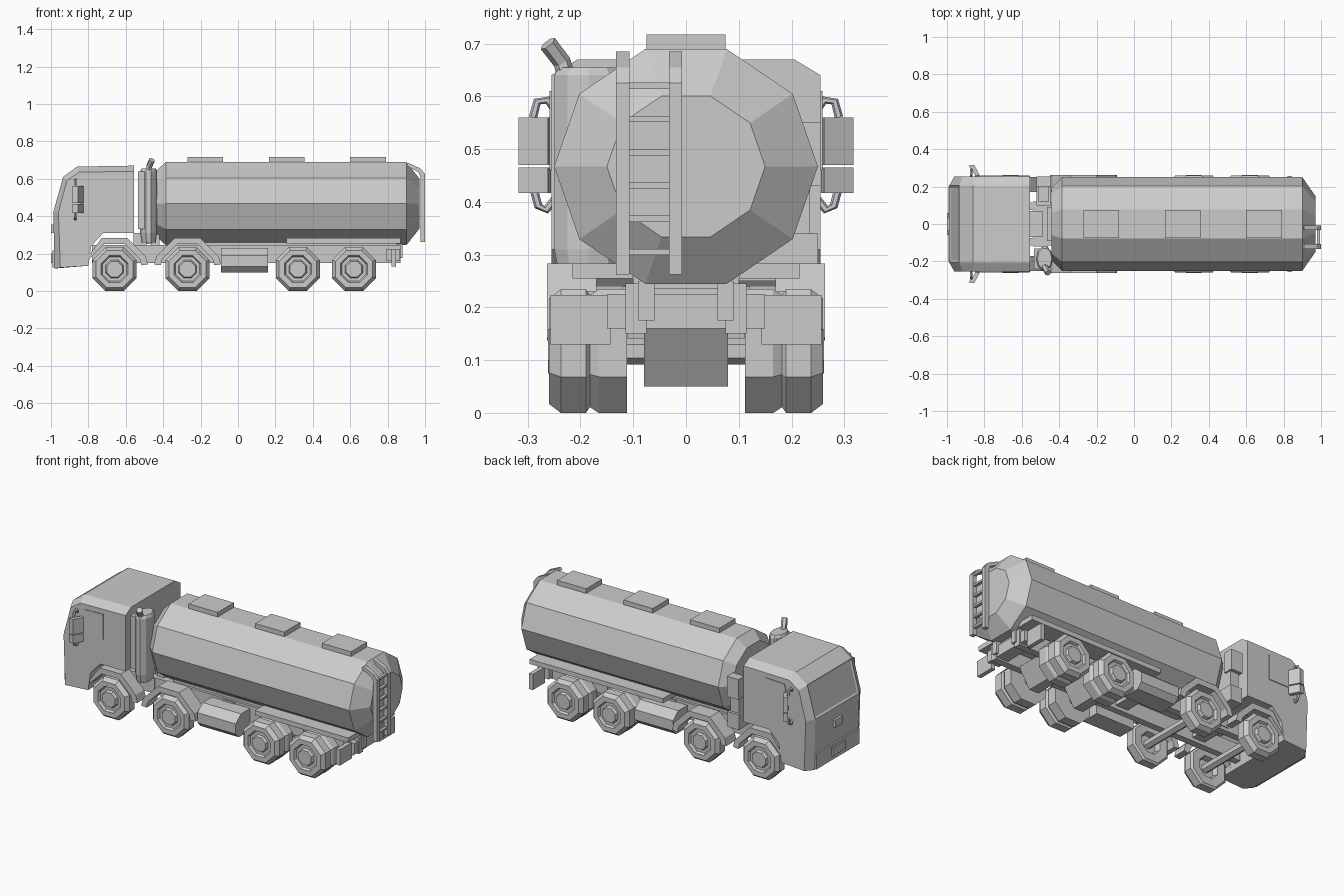
import bpy, bmesh
from math import sin, cos, pi, radians
from mathutils import Vector

if "Cube" in bpy.data.objects:
    bpy.data.objects.remove(bpy.data.objects["Cube"])

grey = bpy.data.materials.new("plain_grey")
grey.use_nodes = True
grey.diffuse_color = (0.6, 0.6, 0.6, 1)
grey.node_tree.nodes["Principled BSDF"].inputs["Base Color"].default_value = (0.6, 0.6, 0.6, 1)


def loft(name, rings, inset=None):
    """Skin equal-length rings, cap both ends; optionally recess chosen faces."""
    bm = bmesh.new()
    loops = [[bm.verts.new(p) for p in ring] for ring in rings]
    n = len(loops[0])
    for a, b in zip(loops, loops[1:]):
        for i in range(n):
            j = (i + 1) % n
            bm.faces.new((a[i], a[j], b[j], b[i]))
    bm.faces.new(loops[0])
    bm.faces.new(loops[-1])
    bmesh.ops.recalc_face_normals(bm, faces=bm.faces[:])
    if inset:
        picked = [f for f in bm.faces if inset(f)]
        bmesh.ops.inset_region(bm, faces=picked, thickness=0.015, depth=-0.006)
    mesh = bpy.data.meshes.new(name)
    bm.to_mesh(mesh)
    bm.free()
    mesh.materials.append(grey)
    ob = bpy.data.objects.new(name, mesh)
    bpy.context.collection.objects.link(ob)
    return ob


def box(name, x, y, z):
    return loft(name, [[(a, y[0], z[0]), (a, y[1], z[0]), (a, y[1], z[1]), (a, y[0], z[1])] for a in x])


def side_prism(name, pts, y0, y1):
    """Profile in x and z, extruded along y."""
    return loft(name, [[(x, y, z) for x, z in pts] for y in (y0, y1)])


def turned(name, x, z, side, profile, sides=8):
    """Radius/offset profile turned about the y axis."""
    angles = [2 * pi * (k + 0.5) / sides for k in range(sides)]
    return loft(name, [[(x + r * cos(a), side * y, z + r * sin(a)) for a in angles] for r, y in profile])


def upright(name, x, y, levels, rx, ry, sides=10):
    angles = [2 * pi * k / sides for k in range(sides)]
    return loft(name, [[(x + s * rx * cos(a), y + s * ry * sin(a), z) for a in angles] for s, z in levels])


def pipe(name, points, r, sides=6):
    pts = [Vector(p) for p in points]
    rings = []
    for i, p in enumerate(pts):
        d = (pts[min(i + 1, len(pts) - 1)] - pts[max(i - 1, 0)]).normalized()
        u = d.cross(Vector((1, 0, 0))).normalized()
        v = d.cross(u)
        rings.append([p + r * (u * cos(2 * pi * k / sides) + v * sin(2 * pi * k / sides)) for k in range(sides)])
    return loft(name, rings)


# Cab: full profile in the middle, drawn in at the sides for chamfered edges
arch = [(-0.555, 0.31), (-0.72, 0.31), (-0.785, 0.24), (-0.80, 0.135)]
middle = [(-0.98, 0.12), (-0.988, 0.42), (-0.935, 0.61), (-0.86, 0.665), (-0.555, 0.67)] + arch
edge = [(-0.95, 0.125), (-0.96, 0.42), (-0.915, 0.59), (-0.85, 0.635), (-0.555, 0.64)] + arch


def is_windscreen(f):
    c = f.calc_center_median()
    return abs(c.y) < 0.05 and c.x < -0.9 and 0.45 < c.z < 0.6


loft("cab", [[(x, y, z) for x, z in prof] for y, prof in
             ((-0.255, edge), (-0.205, middle), (0.205, middle), (0.255, edge))], is_windscreen)
box("front_bumper", (-0.992, -0.95), (-0.2, 0.2), (0.125, 0.215))
box("front_plate", (-1.0, -0.99), (-0.06, 0.06), (0.15, 0.2))
box("grille_bar", (-1.0, -0.98), (-0.035, 0.035), (0.31, 0.355))
box("cab_mount", (-0.56, -0.49), (-0.07, 0.07), (0.2, 0.31))

for s, tag in ((-1, "near"), (1, "far")):
    # Cab side window and mirrors
    side_prism("side_window_" + tag, [(-0.85, 0.46), (-0.70, 0.46), (-0.70, 0.61), (-0.825, 0.605)],
               s * 0.254, s * 0.259)
    for part, z in (("mirror", (0.47, 0.56)), ("lower_mirror", (0.417, 0.465))):
        loft(part + "_" + tag, [[(-0.845, s * 0.256, h), (-0.825, s * 0.262, h),
                                 (-0.855, s * 0.317, h), (-0.885, s * 0.312, h)] for h in z])
    pipe("mirror_arm_" + tag, [(-0.87, s * y, z) for y, z in
         ((0.245, 0.57), (0.262, 0.593), (0.282, 0.59), (0.29, 0.56), (0.29, 0.42), (0.28, 0.392), (0.25, 0.385))][:4], 0.008)
    pipe("mirror_lower_arm_" + tag, [(-0.87, s * y, z) for y, z in
         ((0.29, 0.43), (0.28, 0.392), (0.265, 0.385), (0.245, 0.41))], 0.008)

    # Wheels: single at the front, doubled at the rear
    outer = [(0.02, 0.215), (0.055, 0.215), (0.065, 0.185), (0.115, 0.182), (0.127, 0.19), (0.127, 0.237),
             (0.108, 0.26), (0.078, 0.26), (0.07, 0.247), (0.052, 0.247), (0.045, 0.262), (0.01, 0.262)]
    inner = [(0.02, 0.112), (0.127, 0.112), (0.127, 0.165), (0.115, 0.182), (0.02, 0.182)]
    for i, x in enumerate((-0.66, -0.27, 0.32, 0.62)):
        turned(f"wheel_{i}_{tag}", x, 0.117, s, outer)
        if x > 0:
            turned(f"inner_wheel_{i}_{tag}", x, 0.117, s, inner)
        else:
            # Octagonal mudguard band over each steering wheel
            bend = [radians(a) for a in (8, 22.5, 67.5, 112.5, 157.5, 172)]
            band = [(x + 0.18 * cos(a), 0.117 + 0.18 * sin(a)) for a in bend]
            band += [(x + 0.145 * cos(a), 0.117 + 0.145 * sin(a)) for a in reversed(bend)]
            if x < -0.5:
                band = [(max(px, -0.8), pz) for px, pz in band]
            side_prism(f"mudguard_{i}_{tag}", band, s * 0.17, s * (0.25 if x < -0.5 else 0.263))

    # Chassis rail, side tank and support strip
    box("chassis_rail_" + tag, (-0.78, 0.87), sorted((s * 0.075, s * 0.115)), (0.15, 0.245))
    section = [(0.11, 0.23), (0.2, 0.23), (0.25, 0.19), (0.25, 0.13), (0.22, 0.1), (0.11, 0.1)]
    loft("side_tank_" + tag, [[(x, s * y, z) for y, z in section] for x in (-0.09, 0.16)])
    box("support_strip_" + tag, (0.26 if s < 0 else 0.0, 0.87), sorted((s * 0.1, s * 0.215)), (0.255, 0.283))

    # Rear lamps and brackets
    box("rear_lamp_" + tag, (0.82, 0.845), sorted((s * 0.143, s * 0.257)), (0.13, 0.223))
    box("rear_bracket_" + tag, (0.84, 0.88), sorted((s * 0.06, s * 0.09)), (0.175, 0.25))

box("rear_crossbar", (0.79, 0.865), (-0.15, 0.15), (0.16, 0.225))
for i, x in enumerate((-0.5, 0.02, 0.47)):
    box(f"crossmember_{i}", (x - 0.04, x + 0.04), (-0.12, 0.12), (0.17, 0.24))

# Axles and rear differentials
for i, x in enumerate((-0.66, -0.27, 0.32, 0.62)):
    turned(f"axle_{i}", x, 0.117, 1, [(0.025, -0.22), (0.025, 0.22)], 6)
    if x > 0:
        side_prism(f"differential_{i}", [(x - 0.04, 0.05), (x + 0.02, 0.05), (x + 0.09, 0.16), (x - 0.09, 0.16)],
                   -0.08, 0.08)

# Ten-sided tank with tapered ends
tank_angles = [2 * pi * k / 10 for k in range(10)]
loft("tank", [[(x, 0.25 * s * cos(a), 0.467 + 0.234 * s * sin(a)) for a in tank_angles]
              for x, s in ((-0.44, 0.78), (-0.385, 1), (0.9, 1), (0.97, 0.6))])
box("tank_cradle", (-0.35, 0.85), (-0.1, 0.1), (0.235, 0.265))
for i, x in enumerate((-0.175, 0.26, 0.695)):
    box(f"hatch_{i}", (x - 0.095, x + 0.095), (-0.075, 0.075), (0.68, 0.717))

# Rear ladder with rails bent forward over the tank
rail = [(0.975, 0.262), (1.0, 0.262), (1.0, 0.625), (0.975, 0.655), (0.91, 0.685), (0.9, 0.67), (0.965, 0.635), (0.975, 0.61)]
for i, y in enumerate((-0.12, -0.02)):
    side_prism(f"ladder_rail_{i}", rail, y - 0.0125, y + 0.0125)
for i in range(6):
    z = 0.305 + 0.063 * i
    box(f"ladder_rung_{i}", (0.978, 0.995), (-0.12, -0.02), (z - 0.006, z + 0.006))

# Exhaust stack behind the cab
upright("exhaust_stack", -0.478, -0.185, ((0.85, 0.26), (1, 0.31), (1, 0.64), (0.85, 0.655)), 0.045, 0.068)
pipe("exhaust_pipe", [(-0.475, -0.225, 0.63), (-0.475, -0.235, 0.665), (-0.46, -0.262, 0.7)], 0.017)
box("exhaust_bracket", (-0.535, -0.5), (-0.24, -0.13), (0.33, 0.64))

# Air intake on the opposite side
box("air_intake_duct", (-0.51, -0.455), (0.12, 0.235), (0.27, 0.5))
box("air_intake_box", (-0.52, -0.445), (0.2, 0.255), (0.43, 0.55))
box("air_filter", (-0.52, -0.445), (0.1, 0.25), (0.25, 0.34))
box("tank_front_mount", (-0.465, -0.42), (-0.09, 0.09), (0.24, 0.42))
